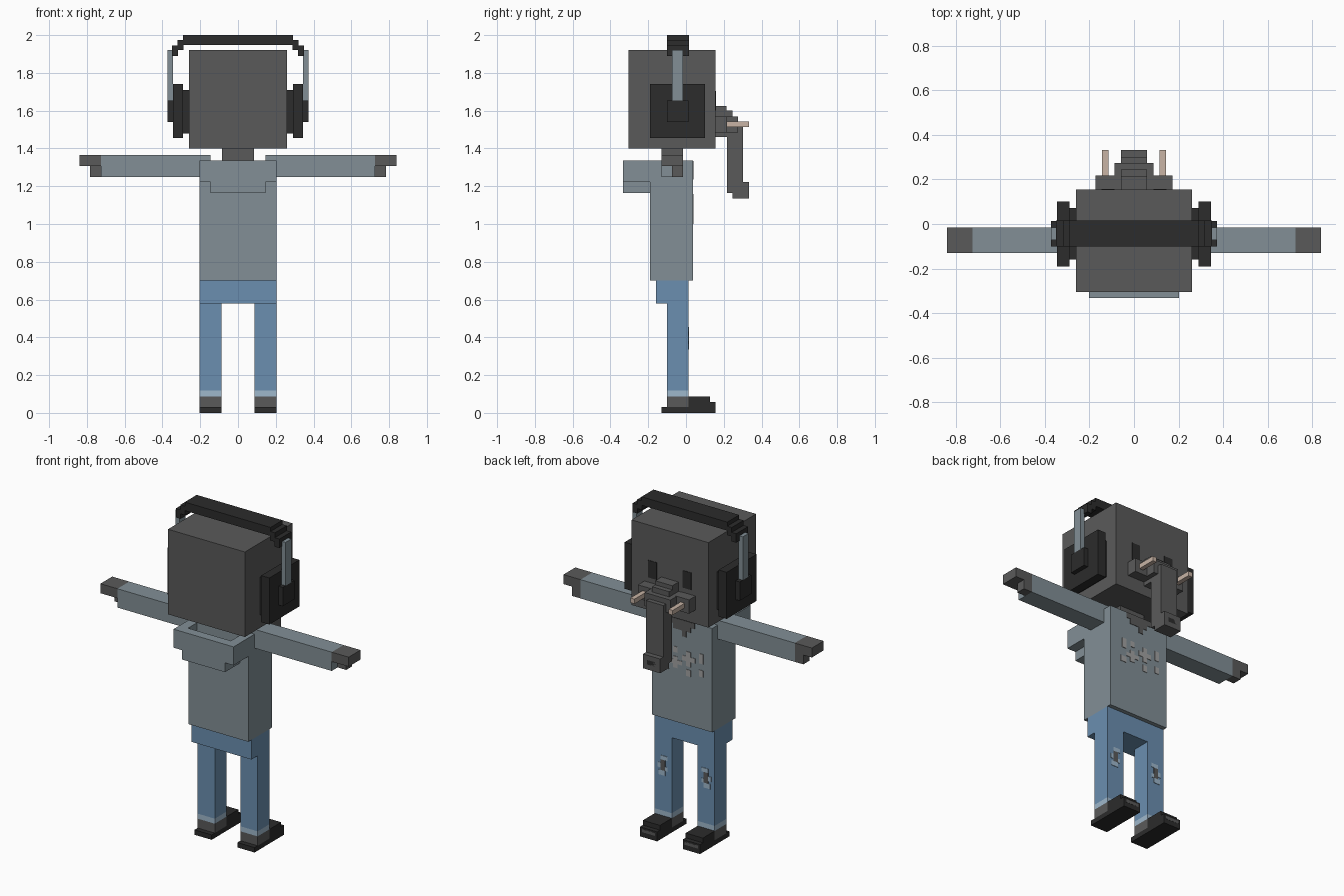
import bpy
import bmesh


def mat(name, r, g, b):
    m = bpy.data.materials.new(name)
    m.diffuse_color = (r, g, b, 1)
    return m


SKIN = mat("dark_grey_skin", .102, .102, .102)
BLACK = mat("black", .025, .025, .025)
SHIRT = mat("blue_grey_shirt", .223, .275, .305)
JEANS = mat("denim_blue", .147, .275, .434)
CUFF = mat("pale_denim", .347, .479, .604)
TUSK = mat("ivory", .578, .456, .376)
PRINT = mat("light_grey_print", .36, .36, .36)


def blocks(name, material, boxes, mirror=False):
    """One object from boxes (x0, x1, y0, y1, z0, z1), optionally mirrored in x."""
    bm = bmesh.new()
    for x0, x1, y0, y1, z0, z1 in boxes:
        vs = bmesh.ops.create_cube(bm, size=1)["verts"]
        for v in vs:
            v.co = (x1 if v.co.x > 0 else x0,
                    y1 if v.co.y > 0 else y0,
                    z1 if v.co.z > 0 else z0)
    mesh = bpy.data.meshes.new(name)
    bm.to_mesh(mesh)
    bm.free()
    mesh.materials.append(material)
    ob = bpy.data.objects.new(name, mesh)
    bpy.context.collection.objects.link(ob)
    if mirror:
        ob.modifiers.new("mirror", 'MIRROR').use_axis[0] = True
    return ob


def plates(name, material, y, rects, mirror=False):
    """Thin plates on a face pointing to +y, rects are (x0, x1, z0, z1)."""
    return blocks(name, material,
                  [(a, b, y - .002, y + .003, c, d) for a, b, c, d in rects], mirror)


# Head and neck
blocks("head", SKIN, [(-.26, .26, -.305, .155, 1.40, 1.92)])
blocks("neck", SKIN, [(-.086, .086, -.13, -.016, 1.25, 1.41)])
plates("eyes", BLACK, .155, [(.088, .145, 1.60, 1.705)], True)

# Trunk, stepping forward and down from the face
blocks("trunk", SKIN, [
    (-.058, .058, .15, .215, 1.49, 1.625),
    (-.058, .058, .15, .245, 1.46, 1.60),
    (-.087, .087, .15, .275, 1.485, 1.568),
    (-.058, .058, .217, .302, 1.165, 1.537),
    (-.058, .058, .245, .333, 1.135, 1.222)])
plates("trunk_nostril", BLACK, .330, [(-.03, .03, 1.165, 1.193)])
blocks("tusk_sockets", SKIN, [(.08, .173, .15, .217, 1.485, 1.57)], True)
blocks("tusks", TUSK, [(.115, .143, .215, .333, 1.513, 1.542)], True)

# Headphones
blocks("headphone_cups", BLACK, [
    (.26, .295, -.16, .073, 1.48, 1.71),
    (.29, .345, -.19, .10, 1.455, 1.74),
    (.34, .373, -.10, .013, 1.54, 1.655)], True)
blocks("headphone_sliders", SHIRT, [(.345, .373, -.073, -.016, 1.655, 1.92)], True)
blocks("headphone_band", BLACK, [
    (0, .29, -.10, .015, 1.948, 2.0),
    (.288, .32, -.10, .015, 1.92, 1.975),
    (.318, .35, -.10, .015, 1.89, 1.945)], True)

# Shirt with raised sleeves
blocks("torso", SHIRT, [(-.203, .203, -.19, .038, .70, 1.335)])
blocks("sleeves", SHIRT, [(.145, .725, -.13, -.016, 1.25, 1.365)], True)
blocks("hands", SKIN, [
    (.725, .84, -.13, -.016, 1.307, 1.365),
    (.725, .783, -.073, -.016, 1.25, 1.31)], True)

# Open hood hanging on the back
blocks("hood", SHIRT, [
    (-.145, .145, -.333, -.18, 1.165, 1.222),
    (-.203, .203, -.333, -.276, 1.222, 1.335),
    (-.203, -.145, -.28, -.18, 1.222, 1.335),
    (.145, .203, -.28, -.18, 1.222, 1.335)])

# Stepped neckline and chest print
plates("neckline", SKIN, .038, [
    (-.087, .087, 1.30, 1.334),
    (-.06, .06, 1.27, 1.30),
    (-.03, .0, 1.235, 1.27)])
plates("chest_print", PRINT, .038, [
    (-.06, -.03, 1.06, 1.15), (-.09, 0, 1.09, 1.12),
    (.03, .06, 1.03, 1.10), (.0, .087, 1.055, 1.08),
    (.09, .117, 1.10, 1.16), (.03, .058, 1.125, 1.16),
    (.09, .13, 1.01, 1.045), (-.145, -.117, 1.10, 1.16),
    (-.145, -.117, 1.02, 1.06), (-.06, -.03, 1.0, 1.04)])

# Trousers
blocks("hips", JEANS, [(-.203, .203, -.16, .013, .58, .70)])
blocks("legs", JEANS, [(.087, .203, -.10, .013, .118, .59)], True)
blocks("cuffs", CUFF, [(.087, .203, -.10, .013, .087, .118)], True)

# Torn knees: bare patch framed by frayed threads
plates("knee_holes", SKIN, .013, [(.13, .16, .365, .43)], True)
plates("knee_threads", CUFF, .013, [
    (.115, .16, .43, .455), (.16, .18, .38, .41),
    (.13, .175, .335, .365), (.115, .13, .365, .39)], True)

# Shoes
blocks("ankles", SKIN, [(.087, .203, -.10, .013, .03, .087)], True)
blocks("shoes", BLACK, [
    (.087, .203, -.13, .155, 0, .03),
    (.087, .203, .013, .127, .03, .087),
    (.087, .203, .12, .155, .03, .058)], True)
plates("toe_stripes", SKIN, .153, [(.10, .19, .03, .048)], True)
